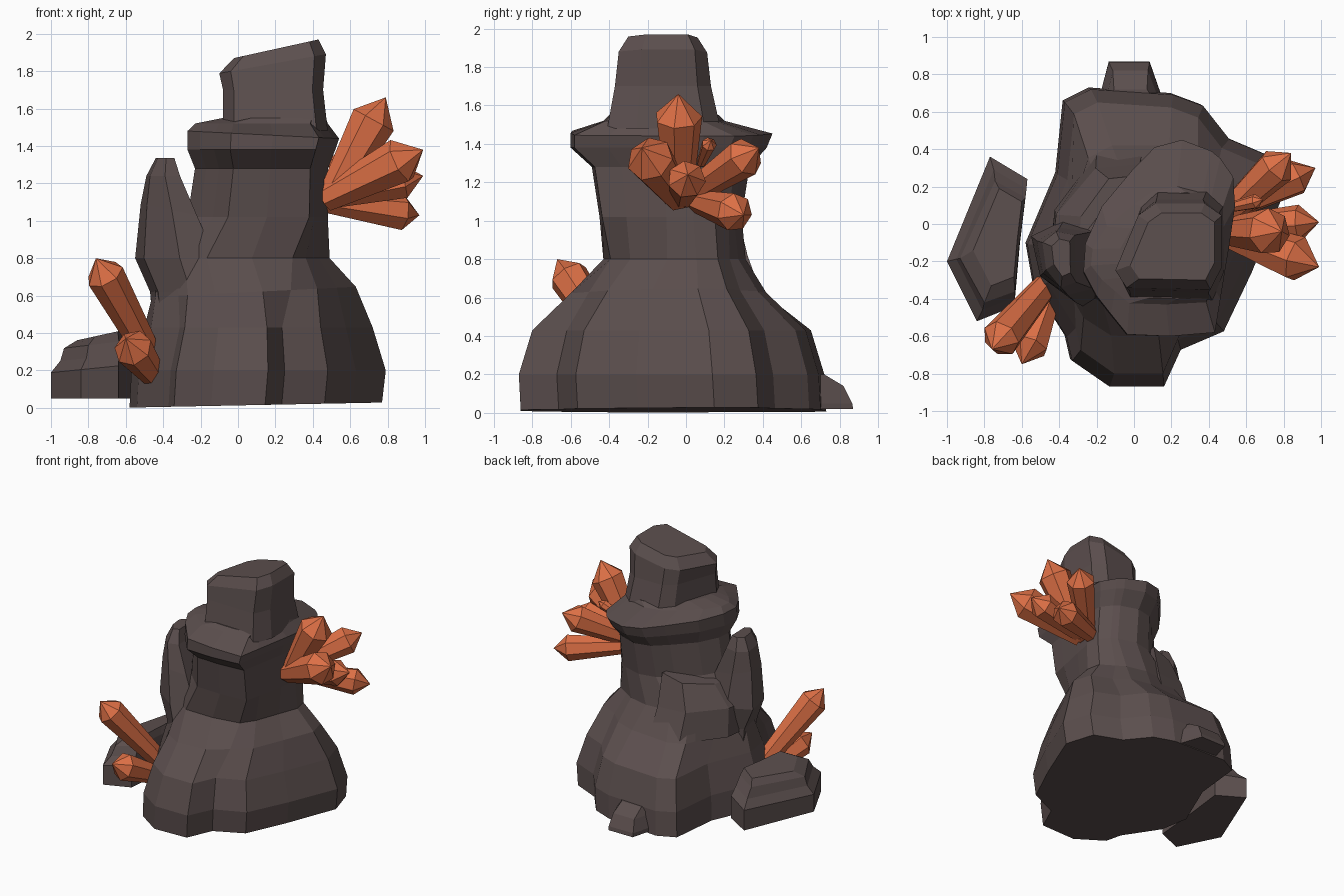
import bpy, bmesh, math
from mathutils import Vector


def material(name, rgb):
    m = bpy.data.materials.new(name)
    m.diffuse_color = (*rgb, 1)
    return m


ROCK = material("dark_brown_rock", (0.105, 0.077, 0.075))
ORANGE = material("orange_crystal", (0.72, 0.16, 0.06))


def finish(name, bm, mat):
    bmesh.ops.recalc_face_normals(bm, faces=bm.faces)
    me = bpy.data.meshes.new(name)
    bm.to_mesh(me)
    bm.free()
    me.materials.append(mat)
    ob = bpy.data.objects.new(name, me)
    bpy.context.collection.objects.link(ob)
    return ob


def unit(outline):
    """Rescale an outline to a 0..1 box."""
    xs, ys = zip(*outline)
    return [((x - min(xs)) / (max(xs) - min(xs)), (y - min(ys)) / (max(ys) - min(ys)))
            for x, y in outline]


def loft(name, low, high, levels):
    """Rings fitted to boxes: (z, x0, x1, y0, y1, blend low->high, tilt in x)."""
    a, b = unit(low), unit(high)
    bm = bmesh.new()
    rings = []
    for z, x0, x1, y0, y1, t, tilt in levels:
        shape = unit([(p[0] * (1 - t) + q[0] * t, p[1] * (1 - t) + q[1] * t)
                      for p, q in zip(a, b)])
        rings.append([bm.verts.new((x0 + u * (x1 - x0), y0 + v * (y1 - y0),
                                    z + tilt * (u - 0.5) * (x1 - x0))) for u, v in shape])
    n = len(a)
    for r, s in zip(rings, rings[1:]):
        for i in range(n):
            j = (i + 1) % n
            bm.faces.new((r[i], r[j], s[j], s[i]))
    bm.faces.new(rings[0])
    bm.faces.new(rings[-1])
    return finish(name, bm, ROCK)


def crystal(name, base, tip, r, sides=7):
    """Prism widening from its root, closed by a pointed end."""
    base, tip = Vector(base), Vector(tip)
    axis = (tip - base).normalized()
    u = axis.orthogonal().normalized()
    v = axis.cross(u)
    bm = bmesh.new()

    def ring(c, rad):
        return [bm.verts.new(c + rad * (math.cos(k) * u + math.sin(k) * v))
                for k in (2 * math.pi * i / sides for i in range(sides))]
    lo, hi = ring(base, r * 0.6), ring(tip - axis * r * 1.1, r)
    top = bm.verts.new(tip)
    for i in range(sides):
        j = (i + 1) % sides
        bm.faces.new((lo[i], lo[j], hi[j], hi[i]))
        bm.faces.new((hi[i], hi[j], top))
    bm.faces.new(lo)
    return finish(name, bm, ORANGE)


# Main rock: broad foot, narrow neck, overhanging shoulder
foot = [(.78, .15), (.71, .38), (.5, .47), (.36, .65), (.2, .71), (-.24, .74), (-.38, .67),
        (-.42, .28), (-.58, -.1), (-.54, -.33), (-.37, -.6), (-.34, -.73), (-.14, -.87),
        (.15, -.87), (.24, -.67), (.47, -.57), (.62, -.25)]
shoulder = [(.56, .1), (.55, .26), (.48, .36), (.43, .4), (.27, .46), (.12, .42), (0, .3),
            (-.17, .1), (-.26, -.1), (-.27, -.25), (-.2, -.38), (-.12, -.48), (-.03, -.59),
            (.2, -.6), (.45, -.58), (.48, -.4), (.53, -.1)]
loft("main_rock", foot, shoulder, [
    (0.015, -.58, .77, -.86, .73, 0, 0.02),
    (0.20, -.57, .79, -.87, .72, 0, 0),
    (0.43, -.50, .72, -.80, .65, 0, 0),
    (0.62, -.46, .63, -.60, .42, .3, 0.05),
    (0.80, -.44, .49, -.43, .31, .7, 0),
    (1.02, -.27, .48, -.45, .29, 1, 0),
    (1.28, -.23, .48, -.49, .33, 1, 0),
    (1.38, -.27, .52, -.60, .42, 1, 0),
    (1.46, -.27, .54, -.60, .45, 1, -0.05),
    (1.52, -.23, .48, -.43, .20, 1, 0),
    (1.55, -.08, .47, -.40, .17, 1, 0)])

# Top block with a slanted crown
block = [(.47, -.22), (.47, .08), (.38, .15), (.12, .15), (.03, .08), (-.09, -.24),
         (-.03, -.34), (.41, -.35)]
loft("top_block", block, block, [
    (1.48, -.08, .48, -.41, .18, 0, 0),
    (1.70, -.08, .455, -.37, .13, 0, 0),
    (1.84, -.10, .47, -.35, .11, 0, 0.18),
    (1.92, -.02, .43, -.30, .06, 0, 0.22)])

# Standing splinter on the left
splinter = [(-.27, -.06), (-.42, -.04), (-.53, -.1), (-.5, -.25), (-.38, -.35), (-.26, -.32)]
loft("left_splinter", splinter, splinter, [
    (0.50, -.46, -.05, -.45, .02, 0, 0),
    (0.62, -.47, -.08, -.45, .02, 0, 0),
    (0.80, -.55, -.12, -.42, .02, 0, 0),
    (1.06, -.52, -.22, -.38, -.02, 0, -0.2),
    (1.24, -.49, -.31, -.34, -.04, 0, 0),
    (1.335, -.44, -.34, -.28, -.08, 0, 0)])

# Sloping ledge between splinter and neck
ledge = [(-.02, .3), (-.22, .28), (-.4, .05), (-.42, -.15), (-.1, -.2)]
loft("left_ledge", ledge, ledge, [
    (0.60, -.45, .05, -.25, .40, 0, 0),
    (0.82, -.44, .03, -.22, .32, 0, 0),
    (1.02, -.30, .03, -.18, .26, 0, 0.3)])

# Small step at the back of the foot
step = [(.16, .68), (.08, .87), (-.12, .87), (-.18, .68)]
loft("back_step", step, step, [
    (0.02, -.20, .17, .62, .87, 0, 0),
    (0.05, -.20, .17, .62, .865, 0, 0),
    (0.14, -.17, .15, .62, .82, 0, 0),
    (0.20, -.16, .14, .62, .72, 0, 0)])

# Separate boulder on the left
boulder = [(-.77, .36), (-1, -.2), (-.84, -.52), (-.64, -.44), (-.61, -.1), (-.57, .24)]
loft("side_boulder", boulder, boulder, [
    (0.05, -1.0, -.57, -.52, .36, 0, 0),
    (0.21, -1.0, -.57, -.52, .36, 0, 0.1),
    (0.27, -.95, -.575, -.46, .29, 0, 0.1),
    (0.34, -.93, -.58, -.42, .23, 0, 0.12),
    (0.39, -.86, -.60, -.33, .19, 0, 0.22)])

# Crystal clusters: root, tip, radius
right = [((.50, -.04, 1.13), (.79, -.04, 1.66), .125),
         ((.47, -.04, 1.12), (.99, -.23, 1.38), .125),
         ((.47, -.02, 1.12), (.99, .01, 1.24), .10),
         ((.46, .02, 1.14), (.84, .38, 1.38), .105),
         ((.46, .06, 1.10), (.97, .30, 1.03), .10),
         ((.48, .08, 1.30), (.69, .13, 1.42), .04)]
left = [((-.43, -.28, .20), (-.76, -.67, .80), .105),
        ((-.44, -.34, .16), (-.60, -.75, .37), .105)]
for side, cluster in (("right", right), ("left", left)):
    for i, (base, tip, r) in enumerate(cluster):
        crystal(f"{side}_crystal_{i + 1}", base, tip, r)
